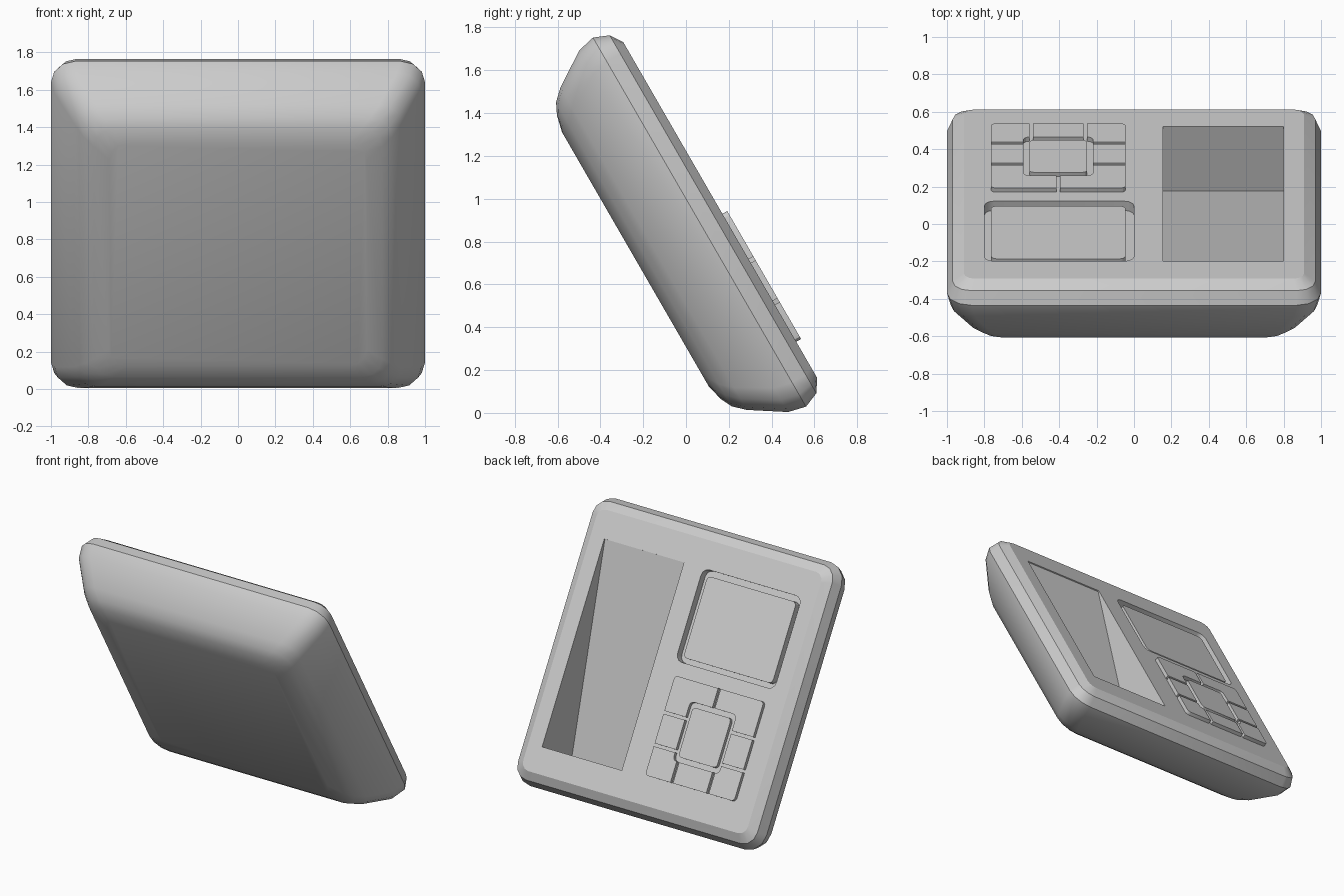
import bpy, bmesh, math
from mathutils import Vector

if "Cube" in bpy.data.objects:
    bpy.data.objects.remove(bpy.data.objects["Cube"])

# Tilted frame of the device: x across, v up the slope, n out of the control face
S, C = 0.5, math.sqrt(0.75)


def place(x, v, n):
    return Vector((x, -S * v + C * n, C * v + S * n))


def outline(x0, x1, v0, v1, r, seg=3):
    """Rounded rectangle in the (x, v) plane."""
    if r == 0:
        return [(x0, v0), (x1, v0), (x1, v1), (x0, v1)]
    pts = []
    for k, (cx, cv) in enumerate([(x1 - r, v1 - r), (x0 + r, v1 - r),
                                  (x0 + r, v0 + r), (x1 - r, v0 + r)]):
        for i in range(seg + 1):
            a = math.pi / 2 * (k + i / seg)
            pts.append((cx + r * math.cos(a), cv + r * math.sin(a)))
    return pts


def loft(name, rings):
    """Skin equal-length rings of (x, v, n) points and cap both ends."""
    bm = bmesh.new()
    loops = [[bm.verts.new(place(*p)) for p in ring] for ring in rings]
    for a, b in zip(loops, loops[1:]):
        for i in range(len(a)):
            j = (i + 1) % len(a)
            bm.faces.new((a[i], a[j], b[j], b[i]))
    bm.faces.new(loops[0])
    bm.faces.new(loops[-1])
    bmesh.ops.recalc_face_normals(bm, faces=bm.faces)
    mesh = bpy.data.meshes.new(name)
    bm.to_mesh(mesh)
    bm.free()
    ob = bpy.data.objects.new(name, mesh)
    bpy.context.collection.objects.link(ob)
    return ob


def prism(name, x0, x1, v0, v1, n0, n1, r=0):
    pts = outline(x0, x1, v0, v1, r)
    return loft(name, [[(x, v, n) for x, v in pts] for n in (n0, n1)])


def cut(ob, cutters):
    bpy.context.view_layer.objects.active = ob
    for c in cutters:
        m = ob.modifiers.new("cut", 'BOOLEAN')
        m.operation, m.solver, m.object = 'DIFFERENCE', 'EXACT', c
        bpy.ops.object.modifier_apply(modifier=m.name)
        bpy.data.objects.remove(c)


def smooth(ob, angle=30):
    bpy.ops.object.select_all(action='DESELECT')
    ob.select_set(True)
    bpy.context.view_layer.objects.active = ob
    bpy.ops.object.shade_smooth_by_angle(angle=math.radians(angle))


FACE = 0.612

# Casing: rounded outline inset along a depth profile (inset, n, corner radius)
profile = [(0.09, FACE, 0.06), (0.03, 0.573, 0.10), (0, 0.5, 0.13), (0.02, 0.415, 0.13),
           (0.125, 0.253, 0.12), (0.175, 0.2, 0.12), (0.23, 0.173, 0.11), (0.31, 0.154, 0.10)]
body = loft("casing", [[(x, v, n) for x, v in
                        outline(-1 + i, 1 - i, -0.255 + i, 1.735 - i, r)]
                       for i, n, r in profile])

# Wedge-shaped slot, deepest at the lower end
x0, x1, v0, v1 = 0.155, 0.80, 0.016, 1.456
top = 0.7
slot = loft("slot_cutter", [[(x, v0, 0.212), (x, v1, FACE - 0.008), (x, v1, top), (x, v0, top)]
                            for x in (x0, x1)])
# Pit around the screen
pit = prism("screen_cutter", -0.80, 0.0, 0.816, 1.456, 0.555, top, 0.05)
cut(body, [slot, pit])
smooth(body)

# Screen plate sitting in its pit
screen = prism("screen", -0.765, -0.045, 0.85, 1.415, 0.53, 0.602, 0.03)
smooth(screen)

# Keypad: raised plate divided by a central opening and narrow gaps
KX, KV, TOP = -0.405, 0.38, 0.638
keys = prism("keypad_keys", -0.765, -0.045, 0.03, 0.72, 0.60, TOP, 0.025)
g = 0.01
gaps = [prism("opening", KX - 0.187, KX + 0.187, KV - 0.205, KV + 0.205, 0.5, top, 0.03),
        prism("gap", KX - g, KX + g, KV, 0.9, 0.5, top)]
for x in (KX - 0.145, KX + 0.145):
    gaps.append(prism("gap", x - g, x + g, -0.1, KV, 0.5, top))
for v in (0.24, 0.465):
    gaps.append(prism("gap", -0.9, 0.1, v - g, v + g, 0.5, top))
cut(keys, gaps)
smooth(keys)

# Central button
button = prism("center_button", KX - 0.155, KX + 0.155, KV - 0.172, KV + 0.172, 0.60, TOP, 0.025)
smooth(button)
